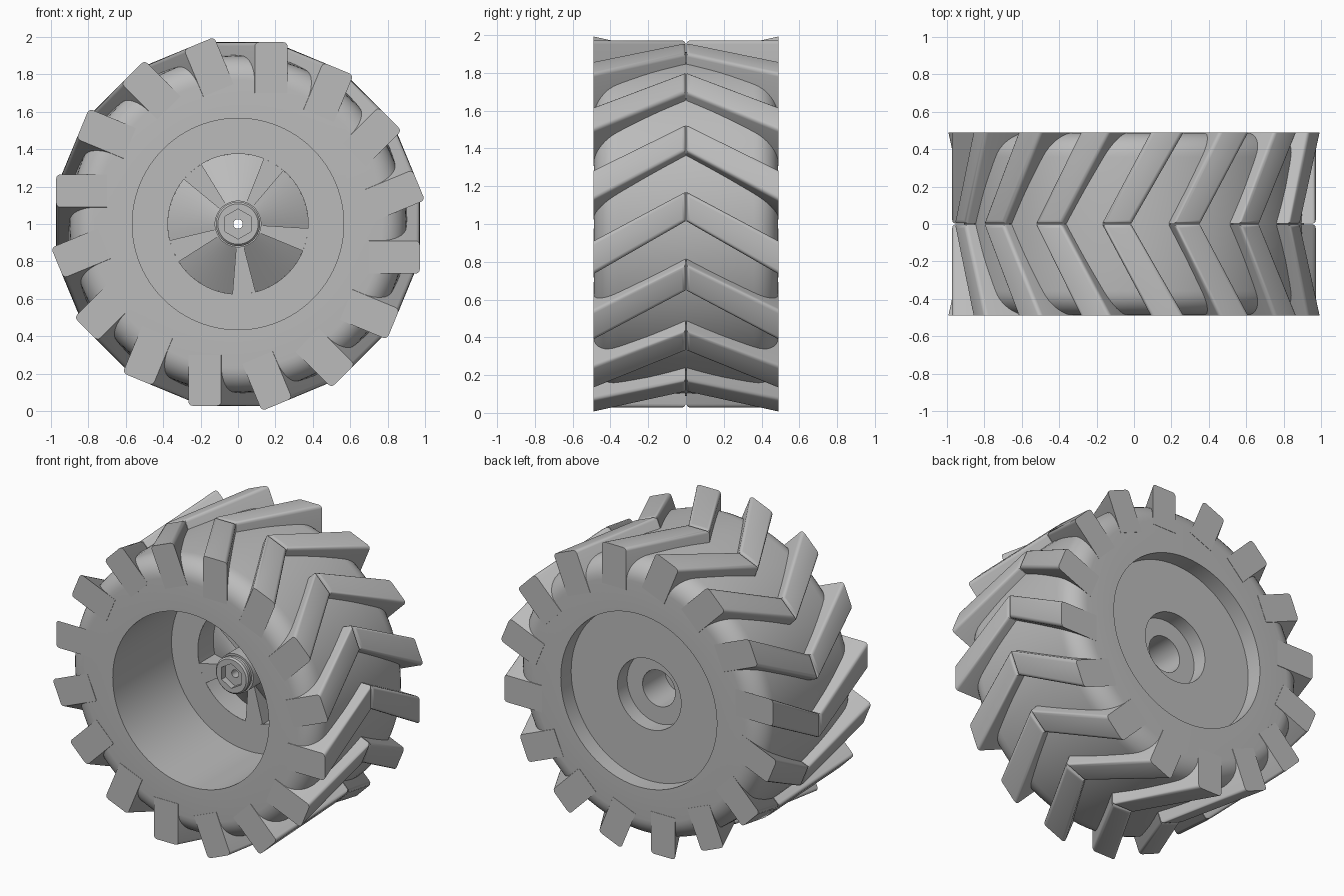
import bpy, bmesh, math

if "Cube" in bpy.data.objects:
    bpy.data.objects.remove(bpy.data.objects["Cube"])

CENTRE = (0, 0, 1)
grey = bpy.data.materials.new("plain_grey")
grey.diffuse_color = (0.5, 0.5, 0.5, 1)
grey.use_nodes = True
grey.node_tree.nodes["Principled BSDF"].inputs["Base Color"].default_value = grey.diffuse_color


def add_object(name, bm, angle=35):
    mesh = bpy.data.meshes.new(name)
    bm.to_mesh(mesh)
    bm.free()
    mesh.materials.append(grey)
    ob = bpy.data.objects.new(name, mesh)
    bpy.context.collection.objects.link(ob)
    ob.location = CENTRE
    bpy.ops.object.select_all(action='DESELECT')
    ob.select_set(True)
    bpy.context.view_layer.objects.active = ob
    bpy.ops.object.shade_smooth_by_angle(angle=math.radians(angle))
    return ob


def polar(r, a, y):
    return (r * math.cos(a), y, r * math.sin(a))


def hexagon(r):
    # radius of a point-up hexagon as a function of angle
    def f(a):
        d = (a - math.pi / 2) % (math.pi / 3) - math.pi / 6
        return r * math.cos(math.pi / 6) / math.cos(d)
    return f


def loft(rings, n):
    # rings around the y axis; each is (radius or radius function, y)
    bm = bmesh.new()
    prev = None
    for r, y in rings:
        angles = [2 * math.pi * i / n for i in range(n)]
        cur = [bm.verts.new(polar(r(a) if callable(r) else r, a, y)) for a in angles]
        if prev:
            for i in range(n):
                j = (i + 1) % n
                bm.faces.new((prev[i], prev[j], cur[j], cur[i]))
        prev = cur
    return bm


# Tyre with deep front recess, shallow back recess and counterbore
W, SHOULDER, FILLET = 0.488, 0.77, 0.13
arc = [(SHOULDER + FILLET * math.sin(t), W - FILLET + FILLET * math.cos(t))
       for t in [math.pi / 2 * k / 8 for k in range(9)]]
profile = [(0.118, 0.28), (0.23, 0.28), (0.23, 0.38), (0.565, 0.38), (0.565, W)]
profile += arc + [(0.908, 0.18), (0.91, 0), (0.908, -0.18)]
profile += [(r, -y) for r, y in reversed(arc)]
profile += [(0.565, -W), (0.565, 0.12), (0.375, 0.12)]
add_object("tyre_and_rim", loft(profile, 96))

# Spoked disc: five wedge pockets with sloping floors
bm = bmesh.new()
R0, R1, Y0, Y1 = 0.12, 0.375, 0.12, 0.28


def strip(a, b, ya, yb):
    bm.faces.new([bm.verts.new(p) for p in (
        polar(R1, a, ya), polar(R1, b, ya), polar(R0, b, yb), polar(R0, a, yb))])


HALF = math.radians(26.5)
for k in range(5):
    mid = math.radians(95 + 72 * k)
    start, end = mid - HALF, mid + HALF
    nxt = start + math.radians(72)
    for i in range(10):
        a, b = (start + (end - start) * (i + d) / 10 for d in (0, 1))
        strip(a, b, Y1, Y0)
        bm.faces.new([bm.verts.new(p) for p in (
            polar(R1, a, Y0), polar(R1, b, Y0), polar(R1, b, Y1), polar(R1, a, Y1))])
    for i in range(4):
        strip(*(end + (nxt - end) * (i + d) / 4 for d in (0, 1)), Y0, Y0)
    for a, flip in ((start, 1), (end, -1)):
        bm.faces.new([bm.verts.new(p) for p in (
            polar(R0, a, Y0), polar(R1, a, Y0), polar(R1, a, Y1))][::flip])
bmesh.ops.remove_doubles(bm, verts=bm.verts, dist=1e-5)
add_object("spoked_disc", bm)

# Hub with hexagonal socket, small through hole and rear bore
add_object("hub", loft([
    (0.125, 0.13), (0.125, -0.02), (0.112, -0.02), (0.112, -0.035), (0.118, -0.04),
    (0.118, -0.06), (0.108, -0.07), (hexagon(0.08), -0.07), (hexagon(0.08), -0.03),
    (0.025, -0.03), (0.025, 0.05), (0.118, 0.05), (0.118, 0.28)], 60))

# Chevron lug: two slanted bars mirrored about the middle
bm = bmesh.new()
for s in (-1, 1):
    outline = [(0.002, 0.015), (0.002, 0.17), (0.49, -0.09), (0.49, -0.265)]
    low = [bm.verts.new((0.70, s * y, t)) for y, t in outline]
    top = [bm.verts.new((0.972, s * y, t)) for y, t in outline]
    bm.faces.new(low)
    bm.faces.new(top)
    for i in range(4):
        j = (i + 1) % 4
        bm.faces.new((low[i], low[j], top[j], top[i]))
bmesh.ops.recalc_face_normals(bm, faces=bm.faces)
round_edges = [e for e in bm.edges
               if all(v.co.x > 0.9 for v in e.verts)
               and not all(abs(v.co.y) > 0.48 for v in e.verts)]
bmesh.ops.bevel(bm, geom=round_edges, offset=0.02, segments=3, profile=0.5,
                affect='EDGES')
lug = add_object("tread_lug", bm)

# Sixteen lugs around the tyre
for k in range(1, 16):
    copy = lug.copy()
    copy.name = "tread_lug_%d" % (k + 1)
    copy.rotation_euler = (0, math.radians(22.5 * k), 0)
    bpy.context.collection.objects.link(copy)
